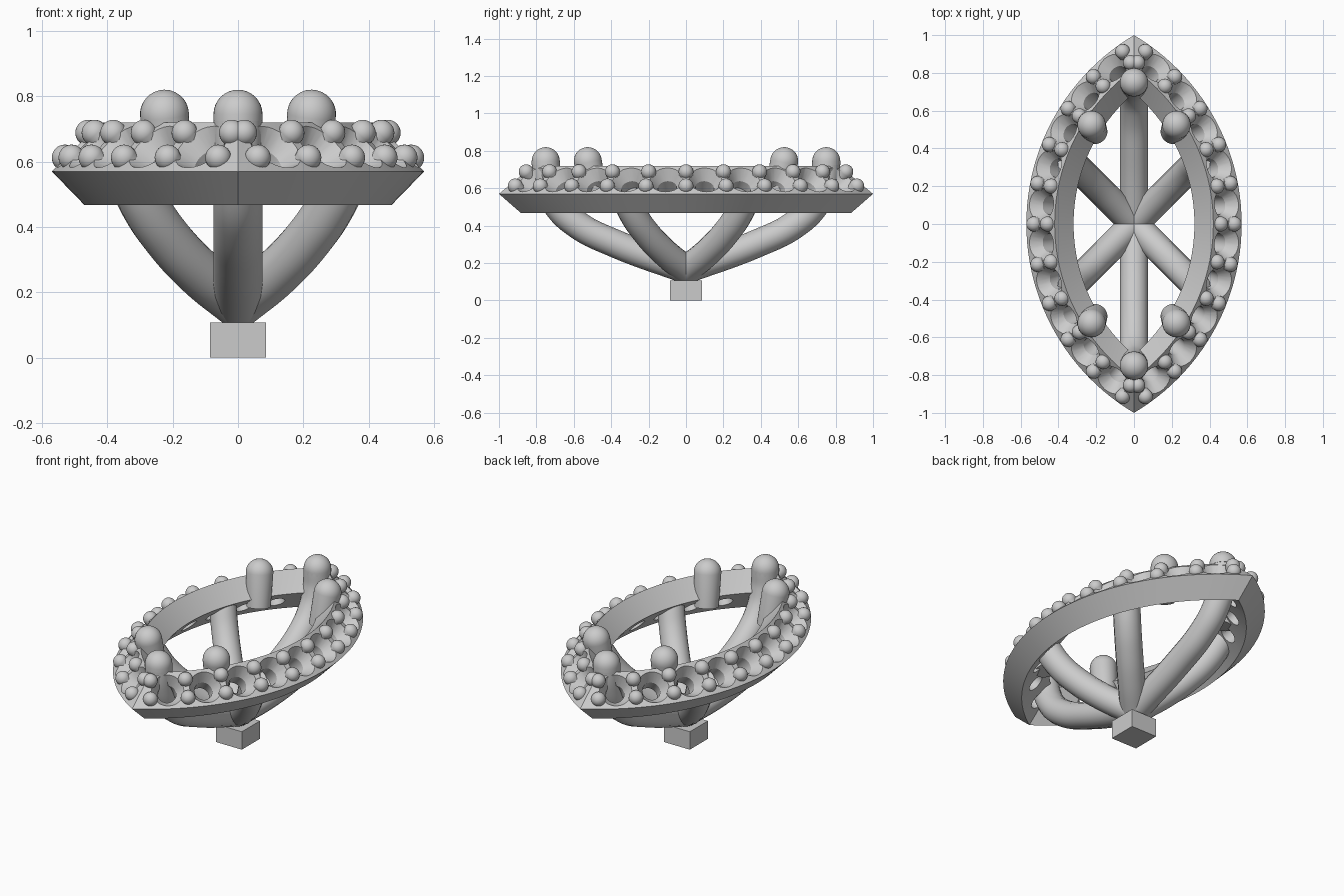
import bpy, bmesh
from math import sin, cos, acos, pi, radians
from mathutils import Vector, Matrix

if "Cube" in bpy.data.objects:
    bpy.data.objects.remove(bpy.data.objects["Cube"])

CX = 0.592                      # offset of each side arc's centre from the middle
STEP = radians(11)              # spacing of seats and beads along the arc


def finish(name, bm, angle=35):
    bmesh.ops.recalc_face_normals(bm, faces=bm.faces)
    me = bpy.data.meshes.new(name)
    bm.to_mesh(me)
    bm.free()
    ob = bpy.data.objects.new(name, me)
    bpy.context.collection.objects.link(ob)
    smooth(ob, angle)
    return ob


def smooth(ob, angle=35):
    bpy.ops.object.select_all(action='DESELECT')
    ob.select_set(True)
    bpy.context.view_layer.objects.active = ob
    bpy.ops.object.shade_smooth_by_angle(angle=radians(angle))


def lathe(bm, profile, origin, axis, n=24):
    """Revolve (radius, height) points about an axis through origin."""
    m = Matrix.Translation(origin) @ Vector(axis).to_track_quat('Z', 'Y').to_matrix().to_4x4()
    rings = []
    for r, h in profile:
        k = n if r > 1e-6 else 1
        rings.append([bm.verts.new(m @ Vector((r * cos(2 * pi * i / n), r * sin(2 * pi * i / n), h)))
                      for i in range(k)])
    for a, b in zip(rings, rings[1:]):
        for i in range(n):
            j = (i + 1) % n
            quad = [a[i % len(a)], a[j % len(a)], b[j % len(b)], b[i % len(b)]]
            bm.faces.new(list(dict.fromkeys(quad)))


def dome(r, base_r, length, steps=8):
    """Profile of a tapered peg whose round head is centred at height 0."""
    return [(0, -length), (base_r, -length)] + [
        (r * cos(pi / 2 * i / steps), r * sin(pi / 2 * i / steps)) for i in range(steps)] + [(0, r)]


def on_arc(radius, phi, z, side):
    """Point on a side arc and the outward 45 degree normal there."""
    p = Vector((side * (radius * cos(phi) - CX), radius * sin(phi), z))
    return p, Vector((side * cos(phi), sin(phi), 1)).normalized()


# marquise rim: tilted rectangular section swept round two arcs
section = [(1.162, 0.57), (1.012, 0.72), (0.912, 0.62), (1.062, 0.467)]
N = 48
bm = bmesh.new()
loops = []
for side in (1, -1):
    for i in range(N):
        t = side * (2 * i / N - 1)
        loops.append([bm.verts.new(on_arc(r, t * acos(CX / r), z, side)[0]) for r, z in section])
for a, b in zip(loops, loops[1:] + loops[:1]):
    for k in range(4):
        bm.faces.new((a[k], b[k], b[(k + 1) % 4], a[(k + 1) % 4]))
rim = finish("halo_rim", bm)

# stone seats: conical countersinks with through holes
bm = bmesh.new()
seat = [(0, -0.19), (0.05, -0.19), (0.05, -0.06), (0.09, 0), (0.09, 0.08), (0, 0.08)]
for side in (1, -1):
    for k in range(-5, 5):
        lathe(bm, seat, *on_arc(1.087, (k + 0.5) * STEP, 0.645, side))
cutter = finish("seat_cutter", bm)
cutter.hide_render = True
mod = rim.modifiers.new("seats", 'BOOLEAN')
mod.operation, mod.object, mod.solver, mod.use_self = 'DIFFERENCE', cutter, 'EXACT', True
bpy.context.view_layer.objects.active = rim
bpy.ops.object.modifier_apply(modifier=mod.name)
bpy.data.objects.remove(cutter)
smooth(rim, 30)

# small bead prongs, an inner and an outer row between the seats
bm = bmesh.new()
for side in (1, -1):
    for k in range(-5, 6):
        phi = k * STEP * (0.99 if abs(k) == 5 else 1)
        for radius, z in ((1.122, 0.612), (1.05, 0.688)):
            lathe(bm, dome(0.04, 0.03, 0.07), *on_arc(radius, phi, z, side), n=20)
finish("bead_prongs", bm, 50)

# four large claw pegs on the inner wall
bm = bmesh.new()
for sx in (1, -1):
    for sy in (1, -1):
        lathe(bm, dome(0.075, 0.066, 0.19), (sx * 0.225, sy * 0.525, 0.745),
              (sx * 0.1, sy * 0.2, 1), n=32)
finish("side_claws", bm, 50)

# domed heads of the two end claws
bm = bmesh.new()
for sy in (1, -1):
    lathe(bm, dome(0.075, 0.075, 0.02), (0, sy * 0.75, 0.745), (0, 0, 1), n=32)
finish("end_claw_heads", bm, 50)


# curved legs from the base to the rim
def leg(name, points):
    cu = bpy.data.curves.new(name, 'CURVE')
    cu.dimensions = '3D'
    cu.bevel_depth, cu.bevel_resolution = 0.075, 6
    cu.resolution_u, cu.use_fill_caps = 8, True
    sp = cu.splines.new('BEZIER')
    sp.bezier_points.add(len(points) - 1)
    for bp, co in zip(sp.bezier_points, points):
        bp.co = co
        bp.handle_left_type = bp.handle_right_type = 'AUTO'
    ob = bpy.data.objects.new(name, cu)
    bpy.context.collection.objects.link(ob)
    bpy.ops.object.select_all(action='DESELECT')
    ob.select_set(True)
    bpy.context.view_layer.objects.active = ob
    bpy.ops.object.convert(target='MESH')
    smooth(bpy.context.view_layer.objects.active, 45)


end_path = [(0, 0.165), (0.38, 0.305), (0.58, 0.405), (0.69, 0.51), (0.74, 0.63), (0.75, 0.745)]
side_path = [(0, 0.165), (0.12, 0.262), (0.22, 0.37), (0.285, 0.467), (0.335, 0.58)]
for sy in (1, -1):
    leg("end_leg", [(0, sy * d, z) for d, z in end_path])
    for sx in (1, -1):
        leg("side_leg", [(sx * d, sy * d, z) for d, z in side_path])

# base block
bm = bmesh.new()
bmesh.ops.create_cube(bm, size=1, matrix=Matrix.Translation((0, 0, 0.0535)) @ Matrix.Diagonal((0.17, 0.17, 0.107, 1)))
finish("base_block", bm)
